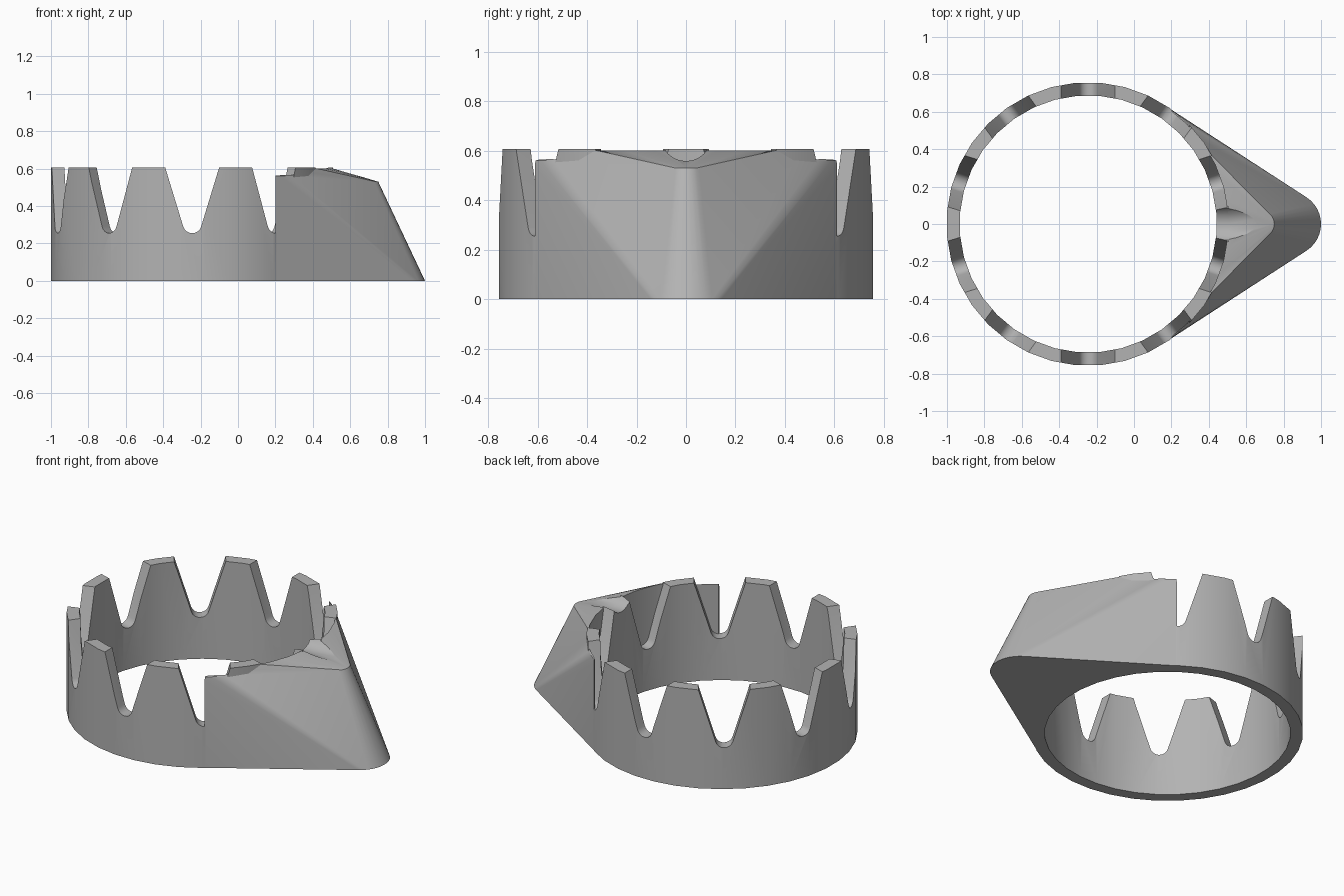
import bpy, bmesh
from math import sin, cos, pi, radians
from mathutils import Matrix, Vector

cube = bpy.data.objects.get("Cube")
if cube:
    bpy.data.objects.remove(cube, do_unlink=True)

CX, R_OUT, R_IN, H = -0.245, 0.755, 0.685, 0.607
SIDES = 36

grey = bpy.data.materials.new("plain_grey")
grey.use_nodes = True
colour = (0.45, 0.45, 0.45, 1)
grey.diffuse_color = colour
grey.node_tree.nodes["Principled BSDF"].inputs["Base Color"].default_value = colour


def make_object(name, bm):
    bmesh.ops.recalc_face_normals(bm, faces=bm.faces)
    mesh = bpy.data.meshes.new(name)
    bm.to_mesh(mesh)
    bm.free()
    mesh.materials.append(grey)
    obj = bpy.data.objects.new(name, mesh)
    bpy.context.collection.objects.link(obj)
    return obj


def arc(cx, r, z, start, end, steps):
    angles = [radians(start + (end - start) * i / steps) for i in range(steps + 1)]
    return [Vector((cx + r * cos(a), r * sin(a), z)) for a in angles]


def prism(name, outline, offset):
    bm = bmesh.new()
    face = bm.faces.new([bm.verts.new(p) for p in outline])
    ext = bmesh.ops.extrude_face_region(bm, geom=[face])
    bmesh.ops.translate(bm, vec=offset,
                        verts=[g for g in ext["geom"] if isinstance(g, bmesh.types.BMVert)])
    return make_object(name, bm)


def round_prism(name, r, z0, z1):
    # polygon whose flats, not corners, face the axes
    ring = arc(CX, r / cos(pi / SIDES), z0, 5, 355, SIDES - 1)
    return prism(name, ring, (0, 0, z1 - z0))


def cut(target, cutter, remove=True):
    mod = target.modifiers.new("cut", "BOOLEAN")
    mod.object, mod.operation, mod.solver = cutter, "DIFFERENCE", "EXACT"
    bpy.context.view_layer.objects.active = target
    bpy.ops.object.modifier_apply(modifier=mod.name)
    if remove:
        bpy.data.objects.remove(cutter, do_unlink=True)


# Crown ring
crown = round_prism("crown_ring", R_OUT, 0, H)
cut(crown, round_prism("ring_hole", R_IN, -0.1, 1))

# Ten tapering, round-bottomed notches
slope = radians(-17)
for k in range(10):
    low = [Vector((0, p.x, p.y + 0.305))
           for p in arc(0, 0.05, 0, 180 - 17 + 34, 360 - 17, 8)]
    low = [Vector((0, 0.05 * cos(t), 0.305 + 0.05 * sin(t)))
           for t in [pi - slope + (pi + 2 * slope) * i / 8 for i in range(9)]]
    top = 0.7
    half = 0.145 + (top - H) * 0.3
    outline = [Vector((0, -half, top))] + low + [Vector((0, half, top))]
    spin = Matrix.Translation((CX, 0, 0)) @ Matrix.Rotation(radians(18 + 36 * k), 4, "Z")
    shift = Vector((0.5, 0, 0))
    notch = prism("notch", [spin @ (p + shift) for p in outline],
                  spin.to_3x3() @ Vector((0.5, 0, 0)))
    cut(crown, notch)

# Pointed wedge outside the ring, hulled from the ring wall to a rounded tip
points = arc(CX, R_OUT, 0, -57, 57, 12) + arc(0.83, 0.17, 0, -57, 57, 12)
points += arc(0.675, 0.075, 0.53, -57, 57, 10)
points += arc(CX, R_OUT, 0.56, -57, -45, 2) + arc(CX, R_OUT, 0.56, 45, 57, 2)
points += arc(CX, R_OUT, 0.602, -29, 29, 6)
bm = bmesh.new()
for p in points:
    bm.verts.new(p)
hull = bmesh.ops.convex_hull(bm, input=bm.verts)
loose = [v for v in bm.verts if not v.link_faces]
bmesh.ops.delete(bm, geom=loose, context="VERTS")
cutting = bmesh.ops.bisect_plane(bm, geom=bm.verts[:] + bm.edges[:] + bm.faces[:],
                                 plane_co=(0.2, 0, 0), plane_no=(-1, 0, 0), clear_outer=True)
bmesh.ops.holes_fill(bm, edges=[e for e in bm.edges if e.is_boundary])
bmesh.ops.dissolve_limit(bm, angle_limit=0.01, verts=bm.verts, edges=bm.edges)
wedge = make_object("pointed_wedge", bm)
cut(wedge, round_prism("wedge_hollow", R_OUT - 0.008, -0.1, 1))

# Round groove across the top of the wedge
groove = prism("groove", [Vector((0.35, p.x, p.y + 0.66))
                          for p in arc(0, 0.102, 0, 0, 345, 23)], (0.5, 0, 0))
cut(crown, groove, remove=False)
cut(wedge, groove)

# Smooth round walls, crisp edges
for obj in (crown, wedge):
    bpy.ops.object.select_all(action="DESELECT")
    obj.select_set(True)
    bpy.context.view_layer.objects.active = obj
    bpy.ops.object.shade_smooth_by_angle(angle=radians(25))
